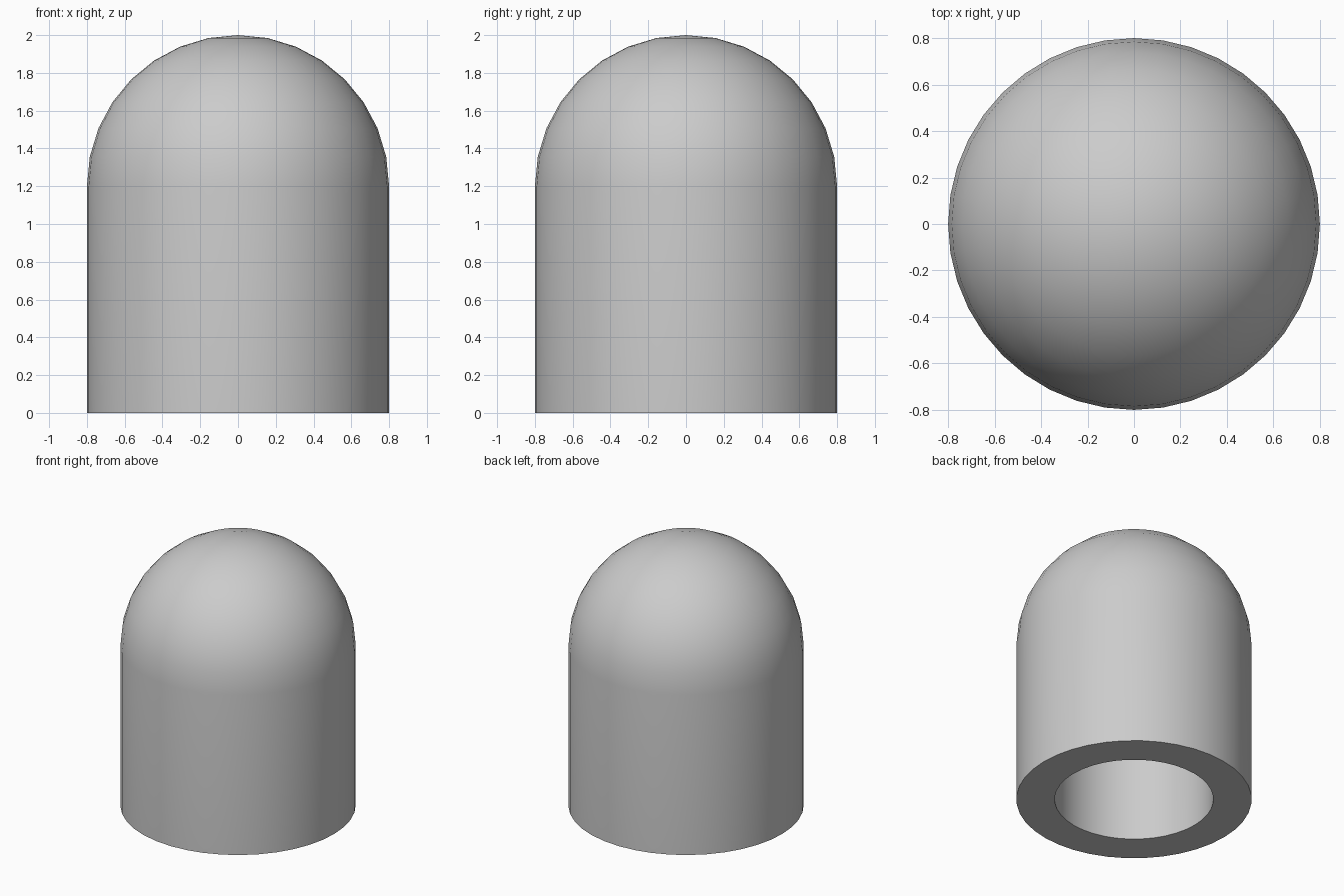
import bpy, bmesh
from math import sin, cos, pi

if "Cube" in bpy.data.objects:
    bpy.data.objects.remove(bpy.data.objects["Cube"])

SIDES, RINGS = 40, 8
OUTER, INNER, SPRING = 0.80, 0.54, 1.20   # radii and height where the dome starts


def domed_wall(bm, radius, flip):
    """Straight tube closed by a hemispherical cap; returns its bottom ring."""
    profile = [(radius, 0.0)] + [
        (radius * cos(i * pi / 2 / RINGS), SPRING + radius * sin(i * pi / 2 / RINGS))
        for i in range(RINGS)]
    rings = [[bm.verts.new((r * cos(2 * pi * k / SIDES), r * sin(2 * pi * k / SIDES), z))
              for k in range(SIDES)] for r, z in profile]
    tip = bm.verts.new((0, 0, SPRING + radius))
    faces = []
    for k in range(SIDES):
        n = (k + 1) % SIDES
        for a, b in zip(rings, rings[1:]):
            faces.append(bm.faces.new((a[k], a[n], b[n], b[k])))
        faces.append(bm.faces.new((rings[-1][k], rings[-1][n], tip)))
    if flip:
        bmesh.ops.reverse_faces(bm, faces=faces)
    return rings[0]


# Hollow domed shell: outer skin, inner cavity and the flat bottom rim
bm = bmesh.new()
outer = domed_wall(bm, OUTER, False)
inner = domed_wall(bm, INNER, True)
for k in range(SIDES):
    n = (k + 1) % SIDES
    bm.faces.new((outer[n], outer[k], inner[k], inner[n]))

mesh = bpy.data.meshes.new("domed_shell")
bm.to_mesh(mesh)
bm.free()
shell = bpy.data.objects.new("domed_shell", mesh)
bpy.context.collection.objects.link(shell)

# Smooth walls with a crisp rim
bpy.context.view_layer.objects.active = shell
shell.select_set(True)
bpy.ops.object.shade_smooth_by_angle(angle=pi / 6)
